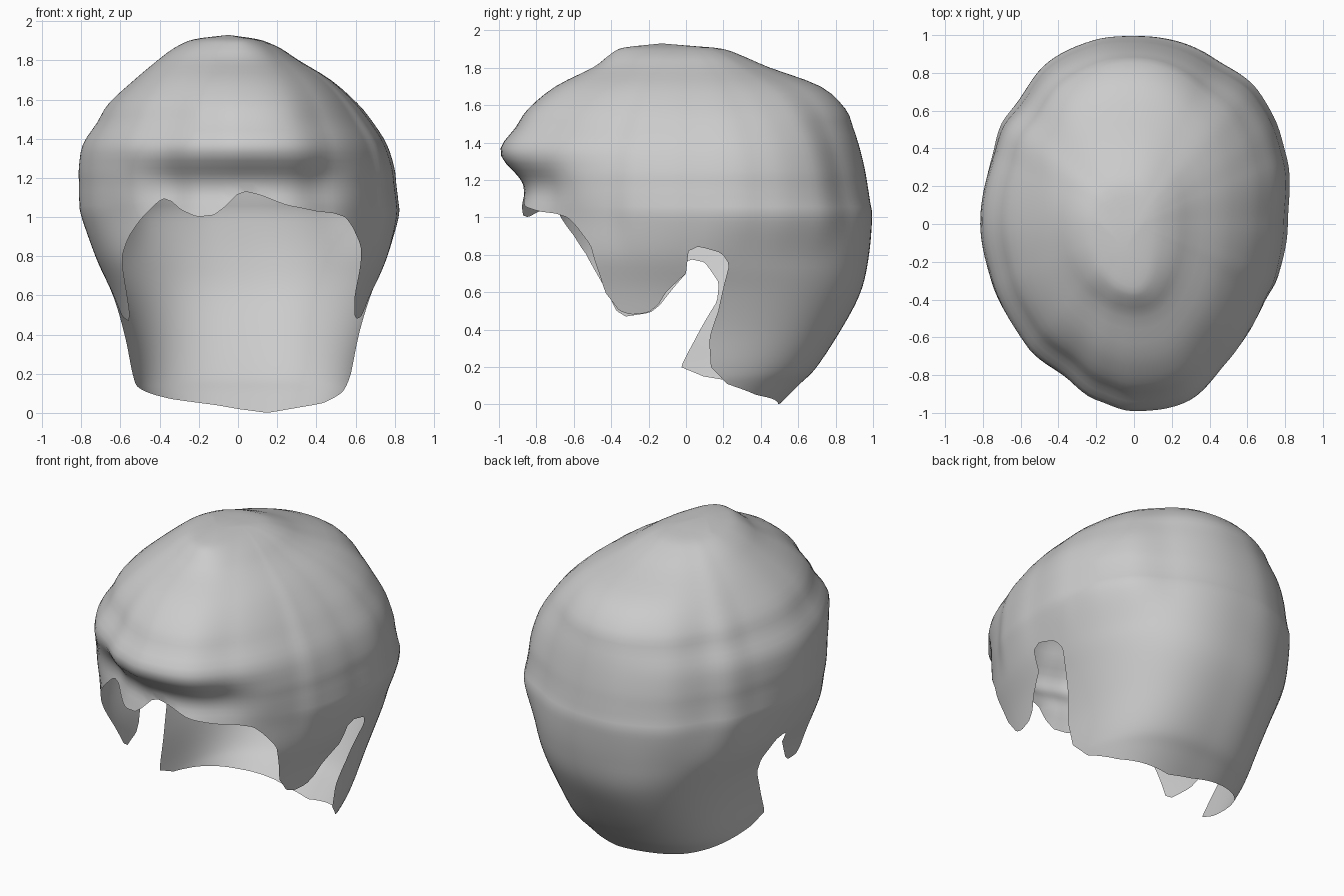
import bpy, bmesh, math
from mathutils import Vector
from mathutils.geometry import intersect_point_line

if "Cube" in bpy.data.objects:
    bpy.data.objects.remove(bpy.data.objects["Cube"])

# Horizontal sections: height, then reach to front, back, left and right
SECTIONS = [
    (1.915, .28, .05, .18, .06), (1.90, .36, .20, .25, .13), (1.86, .42, .31, .33, .22),
    (1.80, .50, .45, .41, .31), (1.70, .70, .72, .53, .47), (1.58, .85, .85, .66, .60),
    (1.48, .92, .89, .72, .68), (1.37, 1.0, .925, .79, .75), (1.25, .97, .955, .81, .79),
    (1.17, .95, .97, .81, .80), (1.08, .93, .985, .81, .81), (1.0, .91, .995, .80, .81),
    (.80, .90, .975, .73, .76), (.60, .90, .93, .64, .68), (.40, .90, .83, .58, .62),
    (.20, .90, .70, .54, .58), (.10, .90, .60, .51, .55), (-.06, .90, .44, .44, .47)]

# Uneven plan outline: degrees from the front, scale against an ellipse
OUTLINE = [(-180, 1), (-167, 1.01), (-152, 1.02), (-137, .99), (-127, 1.01), (-115, .99), (-90, 1),
           (-68, .985), (-41, .958), (-25, .925), (-12, .965), (0, .995), (17, 1.015), (34, .971),
           (59, .961), (70, .985), (90, 1), (114, 1.05), (127, 1.065), (137, 1.065), (155, 1.01),
           (180, 1)]

# Hairline as (degrees from the front, height): fringe, sideburn, ear notch, nape
RIGHT = [(0, 1.12), (3, 1.13), (8, 1.11), (16, 1.06), (27, 1.03), (35, 1.02), (41, 1.0), (45, .95),
         (51, .85), (53, .7), (54, .6), (59, .5), (64, .48), (72, .49), (77, .53), (81, .6), (90, .7),
         (91, .82), (95, .845), (104, .81), (107.5, .75), (106, .6), (105, .5), (101.5, .35),
         (103, .2), (112, .11), (131, .05), (145, .03), (163, 0), (180, .02)]
LEFT = [(-180, .02), (-168, .04), (-145, .07), (-119, .12), (-100, .15), (-87, .2), (-95, .35),
        (-105, .55), (-105, .65), (-98, .76), (-90.5, .78), (-90, .7), (-77, .53), (-72, .49),
        (-60, .47), (-56, .5), (-52, .65), (-48, .8), (-43, .9), (-36, 1.0), (-30, 1.08),
        (-27, 1.1), (-21, 1.04), (-14, 1.0), (-8, 1.01), (-4.5, 1.05)]
ARC = math.radians(1) * .72          # degrees to approximate surface length
LINE = [Vector((a * ARC, z)) for a, z in LEFT + RIGHT]
COLS = 144


def spline(i, t):
    """Smooth step between section i and i + 1."""
    n = len(SECTIONS) - 1
    p = [SECTIONS[max(0, min(n, i + k))] for k in (-1, 0, 1, 2)]
    return [b + .5 * t * (c - a + t * (2 * a - 5 * b + 4 * c - d + t * (3 * (b - c) + d - a)))
            for a, b, c, d in zip(*p)]


def ease(lo, hi, v):
    t = min(1, max(0, (v - lo) / (hi - lo)))
    return t * t * (3 - 2 * t)


ROWS = []
for i in range(len(SECTIONS) - 1):
    steps = 3 if i < 11 else 6
    ROWS += [spline(i, k / steps) for k in range(steps)]
ROWS.append(list(SECTIONS[-1]))


def outline(deg):
    for (a, u), (b, v) in zip(OUTLINE, OUTLINE[1:]):
        if deg <= b:
            return u + (v - u) * ease(a, b, deg)
    return 1


def surface(deg, z):
    """Point on the shell at a given direction and height."""
    for up, low in zip(ROWS, ROWS[1:]):
        if z >= low[0]:
            break
    t = min(1, max(0, (up[0] - z) / (up[0] - low[0])))
    _, f, b, l, r = [m + (n - m) * t for m, n in zip(up, low)]
    s, c = math.sin(math.radians(deg)), math.cos(math.radians(deg))
    # crease under the fringe, only across the forehead
    f -= .075 * ease(1.33, 1.17, z) * ease(.98, 1.15, z) * ease(50, 24, abs(deg))
    # the lower back is fuller than an ellipse
    e = 2 + .55 * ease(1.15, .6, z) if c < 0 else 2.0
    e += .1 * ease(1.5, 1.7, z)
    rad = (abs(s / (r if s > 0 else l)) ** e + abs(c / (f if c > 0 else b)) ** e) ** (-1 / e)
    rad *= 1 + (outline(deg) - 1) * ease(.75, 1.05, z) * (1 - .5 * ease(1.5, 1.8, z))
    # soft lumps of hair
    rad *= 1 + .005 * math.sin(math.radians(deg * 5) + 3 * z) * math.sin(5 * z + 1)
    return Vector((rad * s, -rad * c, z))


def below_hairline(p):
    poly = LINE + [Vector((180 * ARC, -1)), Vector((-180 * ARC, -1))]
    inside = False
    for a, b in zip(poly, poly[1:] + poly[:1]):
        if (a.y > p.y) != (b.y > p.y) and p.x < a.x + (b.x - a.x) * (p.y - a.y) / (b.y - a.y):
            inside = not inside
    return inside


def snap(p):
    best = None
    for a, b in zip(LINE, LINE[1:]):
        t = intersect_point_line(p, a, b)[1]
        q = a.lerp(b, min(1, max(0, t)))
        if best is None or (q - p).length < (best - p).length:
            best = q
    return best


# Hair shell: rings of quads, trimmed along the hairline
bm = bmesh.new()
flat = {}
grid = []
for row in ROWS:
    ring = []
    for j in range(COLS):
        deg = -180 + 360 * j / COLS
        v = bm.verts.new(surface(deg, row[0]))
        flat[v] = Vector((deg * ARC, row[0]))
        ring.append(v)
    grid.append(ring)
apex = bm.verts.new((-.05, -.13, 1.93))
for j in range(COLS):
    k = (j + 1) % COLS
    bm.faces.new((apex, grid[0][j], grid[0][k]))
    for up, low in zip(grid, grid[1:]):
        mid = Vector(((-180 + 360 * (j + .5) / COLS) * ARC, (up[j].co.z + low[j].co.z) / 2))
        if not below_hairline(mid):
            bm.faces.new((up[j], low[j], low[k], up[k]))
bmesh.ops.delete(bm, geom=[v for v in bm.verts if not v.link_faces], context='VERTS')
for v in bm.verts:
    if v.is_boundary:
        q = snap(flat[v])
        v.co = surface(q.x / ARC, q.y)
bmesh.ops.dissolve_degenerate(bm, dist=.0005, edges=bm.edges)
bmesh.ops.recalc_face_normals(bm, faces=bm.faces)
if sum(f.normal.dot(f.calc_center_median() - Vector((0, 0, 1))) for f in bm.faces) < 0:
    bmesh.ops.reverse_faces(bm, faces=bm.faces)
for f in bm.faces:
    f.smooth = True

mesh = bpy.data.meshes.new("hair_shell")
bm.to_mesh(mesh)
bm.free()
hair = bpy.data.objects.new("hair_shell", mesh)
bpy.context.collection.objects.link(hair)
grey = bpy.data.materials.new("light grey")
grey.diffuse_color = (.6, .6, .6, 1)
grey.use_nodes = True
grey.node_tree.nodes["Principled BSDF"].inputs["Base Color"].default_value = grey.diffuse_color
mesh.materials.append(grey)
